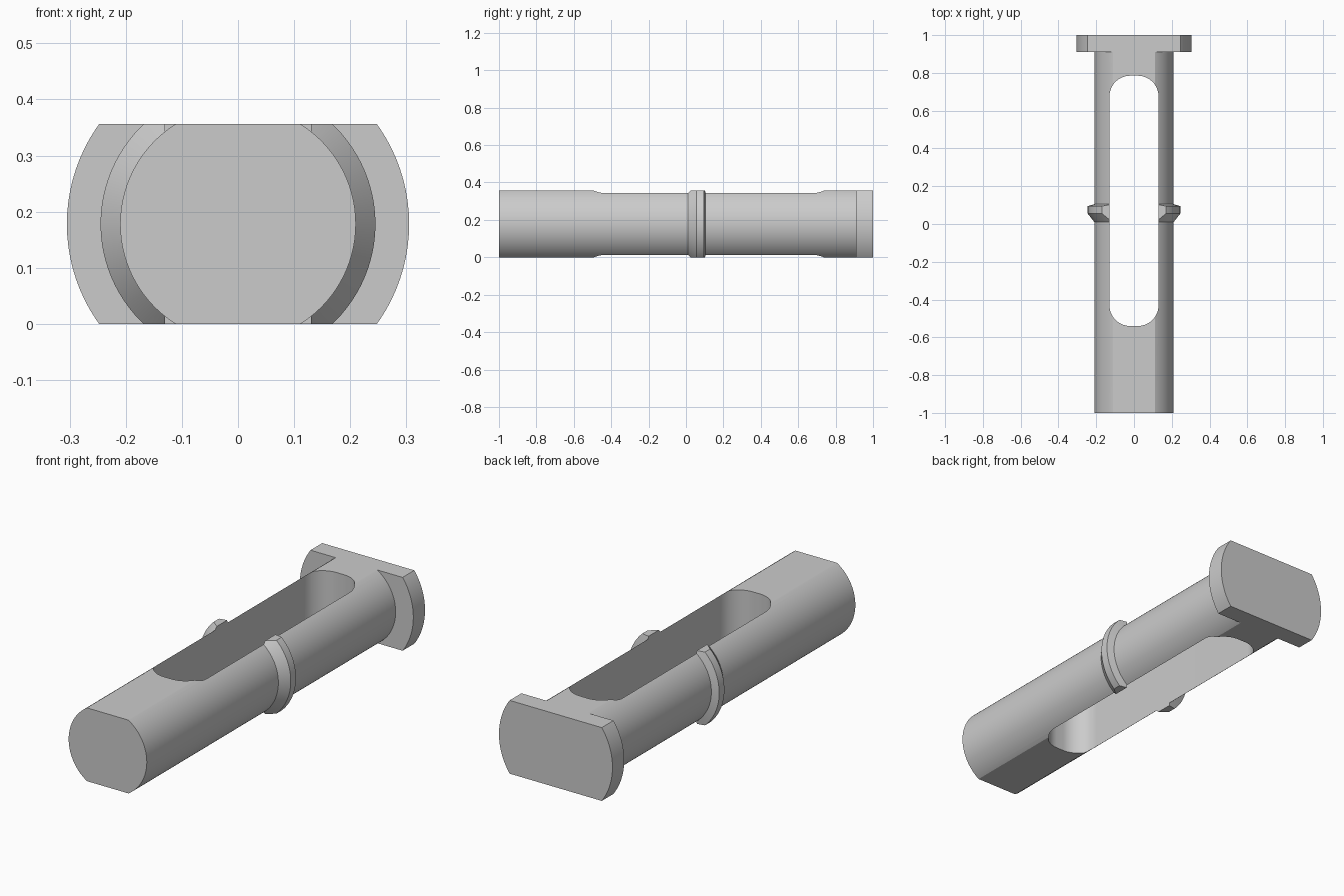
import bpy, bmesh, math
from mathutils import Vector, Matrix

cube = bpy.data.objects.get("Cube")
if cube:
    bpy.data.objects.remove(cube, do_unlink=True)

HALF = 0.178      # half height between the two flats, and axis height
SEGMENTS = 96

steel = bpy.data.materials.new("plain_grey")
steel.use_nodes = True
GREY = (0.6, 0.6, 0.6, 1)
steel.diffuse_color = GREY
steel.node_tree.nodes["Principled BSDF"].inputs["Base Color"].default_value = GREY


def make_object(name, bm):
    bmesh.ops.recalc_face_normals(bm, faces=bm.faces)
    mesh = bpy.data.meshes.new(name)
    bm.to_mesh(mesh)
    bm.free()
    mesh.materials.append(steel)
    obj = bpy.data.objects.new(name, mesh)
    bpy.context.collection.objects.link(obj)
    return obj


# Turned pin: (radius, y) profile of shaft, snap collar and head
profile = [(0, -1), (0.21, -1), (0.21, 0.01), (0.245, 0.055), (0.245, 0.095),
           (0.21, 0.105), (0.21, 0.91), (0.305, 0.91), (0.305, 1), (0, 1)]
bm = bmesh.new()
verts = [bm.verts.new((r, y, HALF)) for r, y in profile]
edges = [bm.edges.new(pair) for pair in zip(verts, verts[1:])]
bmesh.ops.spin(bm, geom=verts + edges, cent=(0, 0, HALF), axis=(0, 1, 0),
               angle=math.tau, steps=SEGMENTS, use_merge=True)
bmesh.ops.remove_doubles(bm, verts=bm.verts, dist=1e-5)

# Flats on top and bottom
for side in (-1, 1):
    cut = bmesh.ops.bisect_plane(bm, geom=bm.verts[:] + bm.edges[:] + bm.faces[:],
                                 plane_co=(0, 0, HALF + side * HALF),
                                 plane_no=(0, 0, side), clear_outer=True)
    rim = [e for e in cut["geom_cut"] if isinstance(e, bmesh.types.BMEdge)]
    bmesh.ops.contextual_create(bm, geom=rim)
pin = make_object("slotted_pin", bm)

# Rounded slot through the pin from top to bottom
W, BACK, FRONT, R, STEPS = 0.13, 0.785, -0.54, 0.11, 16
corners = [(W - R, BACK - R), (R - W, BACK - R), (R - W, FRONT + R), (W - R, FRONT + R)]
bm = bmesh.new()
outline = []
for i, (cx, cy) in enumerate(corners):
    for k in range(STEPS + 1):
        a = (i + k / STEPS) * math.pi / 2
        outline.append(bm.verts.new((cx + R * math.cos(a), cy + R * math.sin(a), -0.2)))
base = bm.faces.new(outline)
top = bmesh.ops.extrude_face_region(bm, geom=[base])
bmesh.ops.translate(bm, vec=(0, 0, 0.8),
                    verts=[g for g in top["geom"] if isinstance(g, bmesh.types.BMVert)])
cutter = make_object("slot_cutter", bm)
cutter.hide_render = True

slot = pin.modifiers.new("slot", 'BOOLEAN')
slot.operation = 'DIFFERENCE'
slot.solver = 'EXACT'
slot.object = cutter

bpy.ops.object.select_all(action='DESELECT')
pin.select_set(True)
bpy.context.view_layer.objects.active = pin
bpy.ops.object.modifier_apply(modifier="slot")
bpy.data.objects.remove(cutter, do_unlink=True)
bpy.ops.object.shade_smooth_by_angle(angle=math.radians(20))
